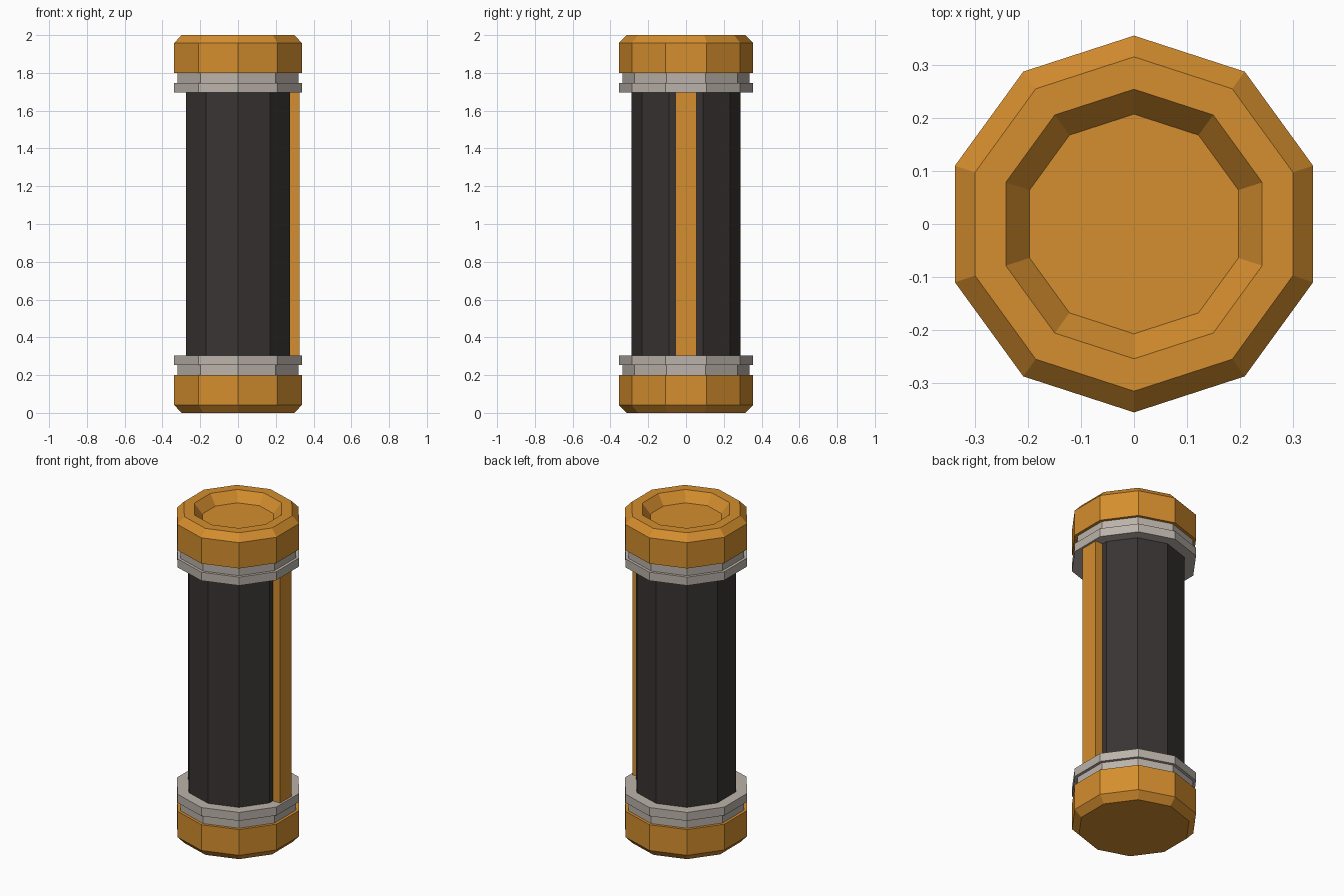
import bpy, bmesh, math

if "Cube" in bpy.data.objects:
    bpy.data.objects.remove(bpy.data.objects["Cube"])

SIDES = 10


def material(name, rgb):
    m = bpy.data.materials.new(name)
    m.diffuse_color = (*rgb, 1.0)
    m.use_nodes = True
    m.node_tree.nodes["Principled BSDF"].inputs["Base Color"].default_value = m.diffuse_color
    return m


ORANGE = material("amber", (0.66, 0.27, 0.028))
GREY = material("warm grey", (0.50, 0.45, 0.405))
DARK = material("charcoal", (0.042, 0.034, 0.034))


def finish(bm, name, mat):
    bmesh.ops.recalc_face_normals(bm, faces=bm.faces)
    me = bpy.data.meshes.new(name)
    bm.to_mesh(me)
    bm.free()
    me.materials.append(mat)
    ob = bpy.data.objects.new(name, me)
    bpy.context.collection.objects.link(ob)
    return ob


def lathe(name, profile, mat, flip=False):
    """Closed ten-sided solid from (radius, z) points; flip mirrors about z = 1."""
    bm = bmesh.new()
    rings = []
    for r, z in profile:
        z = 2 - z if flip else z
        rings.append([bm.verts.new((r * math.cos(a), r * math.sin(a), z))
                      for a in (math.pi / 2 + math.tau * i / SIDES for i in range(SIDES))])
    for a, b in zip(rings, rings[1:]):
        for i in range(SIDES):
            j = (i + 1) % SIDES
            bm.faces.new((a[i], a[j], b[j], b[i]))
    bm.faces.new(rings[0])
    bm.faces.new(rings[-1])
    return finish(bm, name, mat)


# End caps: chamfered, the top one with a sloped recess
cap = [(0.315, 0), (0.355, 0.042), (0.355, 0.2)]
lathe("bottom_cap", cap, ORANGE)
lathe("top_cap", [(0.207, 0.06), (0.254, 0)] + cap, ORANGE, True)

# Stepped collars next to each cap
collar = [(0.337, 0.2), (0.337, 0.253), (0.355, 0.253), (0.355, 0.305)]
lathe("bottom_collar", collar, GREY)
lathe("top_collar", collar, GREY, True)

# Main tube
lathe("tube", [(0.289, 0.3), (0.289, 1.7)], DARK)

# Raised strip along the right side
bm = bmesh.new()
bmesh.ops.create_cube(bm, size=1)
bmesh.ops.scale(bm, vec=(0.065, 0.112, 1.4), verts=bm.verts)
bmesh.ops.translate(bm, vec=(0.2925, 0, 1.0), verts=bm.verts)
finish(bm, "side_strip", ORANGE)
